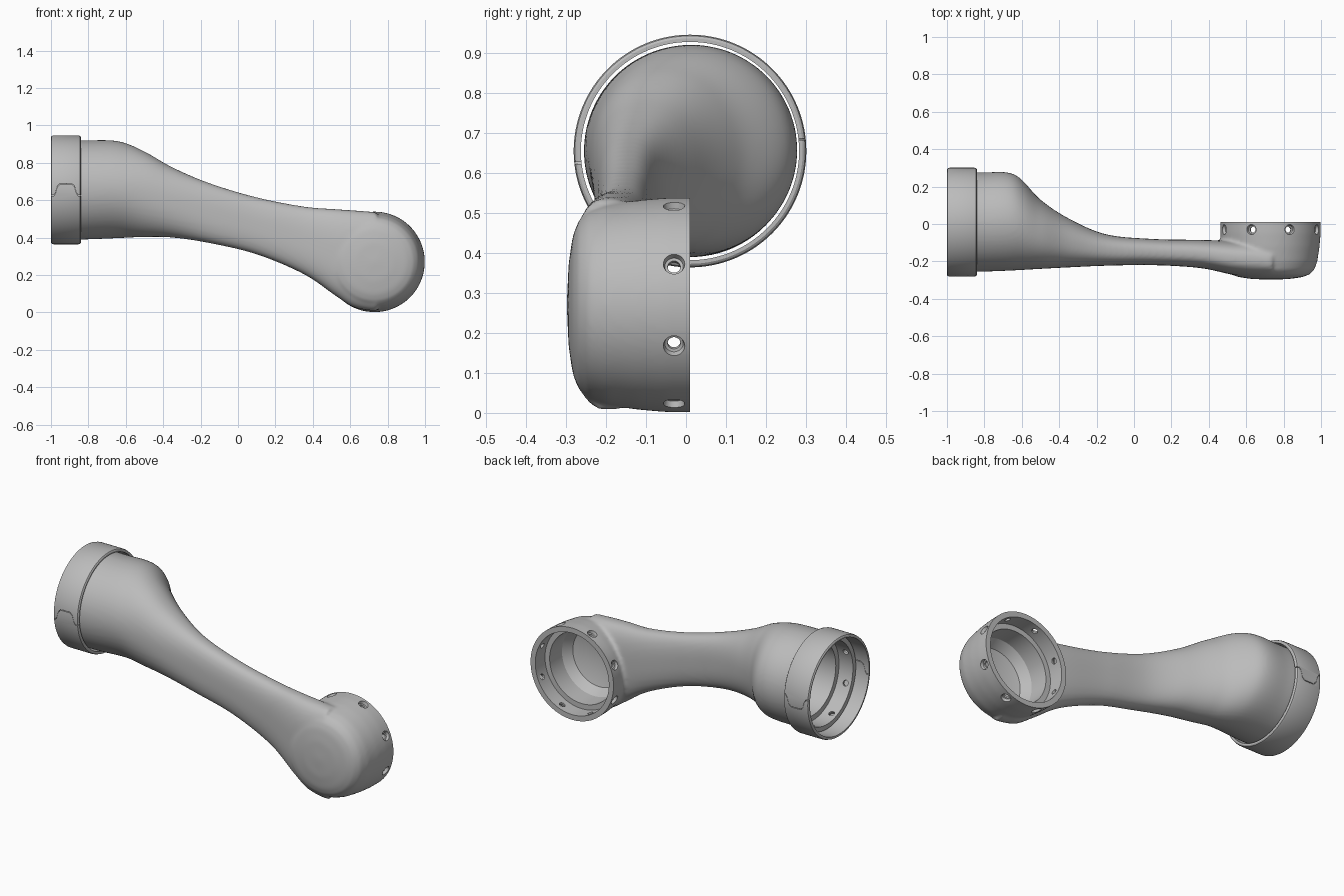
import bpy, bmesh, math
from mathutils import Matrix, Vector

cube = bpy.data.objects.get("Cube")
if cube:
    bpy.data.objects.remove(cube, do_unlink=True)

grey = bpy.data.materials.new("satin_grey")
grey.use_nodes = True
grey.diffuse_color = (0.5, 0.5, 0.5, 1)
grey.node_tree.nodes["Principled BSDF"].inputs["Base Color"].default_value = (0.5, 0.5, 0.5, 1)

TUBE = Vector((0, 0.01, 0.655))    # axis runs along x
CUP = Vector((0.73, 0, 0.27))      # axis runs along y
X, Y = Vector((1, 0, 0)), Vector((0, 1, 0))


def frame(origin, axis):
    """Matrix taking local z to the given axis at the origin."""
    return Matrix.Translation(origin) @ axis.to_track_quat('Z', 'Y').to_matrix().to_4x4()


def lathe(bm, profile, matrix, sides=96, closed=False):
    """Revolve (radius, height) points about local z."""
    rings = []
    for r, h in profile:
        rings.append([bm.verts.new(matrix @ Vector((r * math.cos(a), r * math.sin(a), h)))
                      for a in (math.tau * i / sides for i in range(sides))])
    bridge(bm, rings, closed)
    if not closed:
        bm.faces.new(rings[0])
        bm.faces.new(rings[-1])


def bridge(bm, rings, closed=False):
    n = len(rings[0])
    pairs = list(zip(rings, rings[1:])) + ([(rings[-1], rings[0])] if closed else [])
    for a, b in pairs:
        for i in range(n):
            j = (i + 1) % n
            bm.faces.new((a[i], a[j], b[j], b[i]))


def finish(bm, name, cutter=False):
    bmesh.ops.recalc_face_normals(bm, faces=bm.faces)
    mesh = bpy.data.meshes.new(name)
    bm.to_mesh(mesh)
    bm.free()
    mesh.materials.append(grey)
    obj = bpy.data.objects.new(name, mesh)
    bpy.context.collection.objects.link(obj)
    obj.hide_render = cutter
    return obj


def cut(obj, cutter):
    mod = obj.modifiers.new(cutter.name, 'BOOLEAN')
    mod.operation, mod.solver, mod.object = 'DIFFERENCE', 'EXACT', cutter


def bake(obj, cutters):
    """Apply the modifiers, drop the cutters and shade smooth."""
    bpy.ops.object.select_all(action='DESELECT')
    obj.select_set(True)
    bpy.context.view_layer.objects.active = obj
    for mod in list(obj.modifiers):
        bpy.ops.object.modifier_apply(modifier=mod.name)
    for c in cutters:
        bpy.data.objects.remove(c, do_unlink=True)
    bpy.ops.object.shade_smooth_by_angle(angle=math.radians(32))


def spline(rows, steps=8):
    """Smooth curve through rows of values."""
    pts = [Vector(r) for r in rows]
    pts = [pts[0]] + pts + [pts[-1]]
    out = []
    for a, b, c, d in zip(pts, pts[1:], pts[2:], pts[3:]):
        for k in range(steps):
            t = k / steps
            out.append(b + (c - a) * (t / 2) + (a * 2 - b * 5 + c * 4 - d) * (t * t / 2)
                       + (b * 3 - a - c * 3 + d) * (t ** 3 / 2))
    return out + [pts[-1]]


# Arm: oval sections given as x, top, bottom, front, (and below) back
spans = [(-.97, .92, .39, -.255), (-.82, .92, .39, -.255), (-.64, .915, .397, -.248),
         (-.5, .86, .403, -.24), (-.35, .775, .4, -.232), (-.15, .69, .37, -.223),
         (.1, .615, .31, -.22), (.35, .566, .205, -.235), (.52, .552, .09, -.27),
         (.62, .545, .027, -.285), (.74, .536, .006, -.29)]
backs = [.275, .275, .265, .13, .03, -.055, -.08, -.085, -.09, -.09, -.1]
bm = bmesh.new()
rings = []
spans = spline([Vector(s) for s in spans])
backs = [v.x for v in spline([(b, 0) for b in backs])]
for (x, top, bottom, front), back in zip(spans, backs):
    power = 2 / (2 + 0.6 * min(1, max(0, (x + 0.6) / 0.5)))
    ring = []
    for i in range(64):
        a = math.tau * i / 64
        c, s = math.cos(a), math.sin(a)
        ring.append(bm.verts.new((
            x,
            (front + back) / 2 + (back - front) / 2 * math.copysign(abs(c) ** power, c),
            (top + bottom) / 2 + (top - bottom) / 2 * math.copysign(abs(s) ** power, s))))
    rings.append(ring)
bridge(bm, rings)
bm.faces.new(rings[0])
bm.faces.new(rings[-1])

# Domed cup fused to the end of the arm
dome = [(.01, -.298), (.1, -.294), (.17, -.284), (.208, -.27), (.234, -.245),
        (.25, -.2), (.262, -.12), (.268, -.05), (.269, .07)]
lathe(bm, dome, frame(CUP, Y))
arm = finish(bm, "arm_link")
mod = arm.modifiers.new("fuse", 'REMESH')
mod.mode, mod.voxel_size = 'VOXEL', 0.01
mod = arm.modifiers.new("blend", 'SMOOTH')
mod.factor, mod.iterations = 0.5, 8

# Stepped sockets that also trim the two open rims
sockets = {
    "cup_socket": (CUP, Y, [(.4, .2), (.4, .01), (.238, .01), (.238, -.08), (.208, -.08),
                            (.205, -.19), (.17, -.24), (.1, -.26), (.01, -.265)]),
    "tube_socket": (TUBE, X, [(.4, -1.1), (.4, -.92), (.238, -.92), (.238, -.83),
                              (.208, -.83), (.205, -.68), (.15, -.6), (.06, -.54), (.01, -.53)]),
}
cutters = []
for name, (origin, axis, profile) in sockets.items():
    bm = bmesh.new()
    lathe(bm, profile, frame(origin, axis))
    cutters.append(finish(bm, name, True))

# Eight countersunk screw holes around each rim
screw = [(.016, .215), (.016, .249), (.023, .251), (.031, .285)]
for name, centre, axis in (("cup_holes", CUP - Y * .03, Y), ("tube_holes", TUBE - X * .885, X)):
    bm = bmesh.new()
    for k in range(8):
        angle = math.tau * (k + 0.5) / 8
        out = Matrix.Rotation(angle, 3, axis) @ Vector((0, 0, 1))
        lathe(bm, screw, frame(centre, out), 24)
    cutters.append(finish(bm, name, True))
for c in cutters:
    cut(arm, c)
bake(arm, cutters)

# Loose collar around the tube rim
bm = bmesh.new()
lathe(bm, [(.273, -1), (.282, -1), (.288, -.996), (.291, -.986), (.291, -.854),
           (.288, -.844), (.282, -.84), (.273, -.84)], frame(TUBE, X), 128, True)
collar = finish(bm, "collar_ring")

# Stepped seam on both sides where the collar halves meet
path = [(-1.02, -.03), (-.985, -.03), (-.975, -.015), (-.965, .02), (-.95, .033),
        (-.89, .033), (-.875, .02), (-.865, -.015), (-.855, -.03), (-.82, -.03)]
seams = []
for name, side in (("front_seam", -1), ("back_seam", 1)):
    bm = bmesh.new()
    rows = [[bm.verts.new(TUBE + Vector((x, side * depth, -side * z + side * lift)))
             for x, z in path]
            for depth, lift in ((.25, -.002), (.31, -.002), (.31, .002), (.25, .002))]
    for a, b in zip(rows, rows[1:] + rows[:1]):
        for i in range(len(path) - 1):
            bm.faces.new((a[i], a[i + 1], b[i + 1], b[i]))
    for end in (0, -1):
        bm.faces.new([r[end] for r in rows])
    seams.append(finish(bm, name, True))
for s in seams:
    cut(collar, s)
bake(collar, seams)
